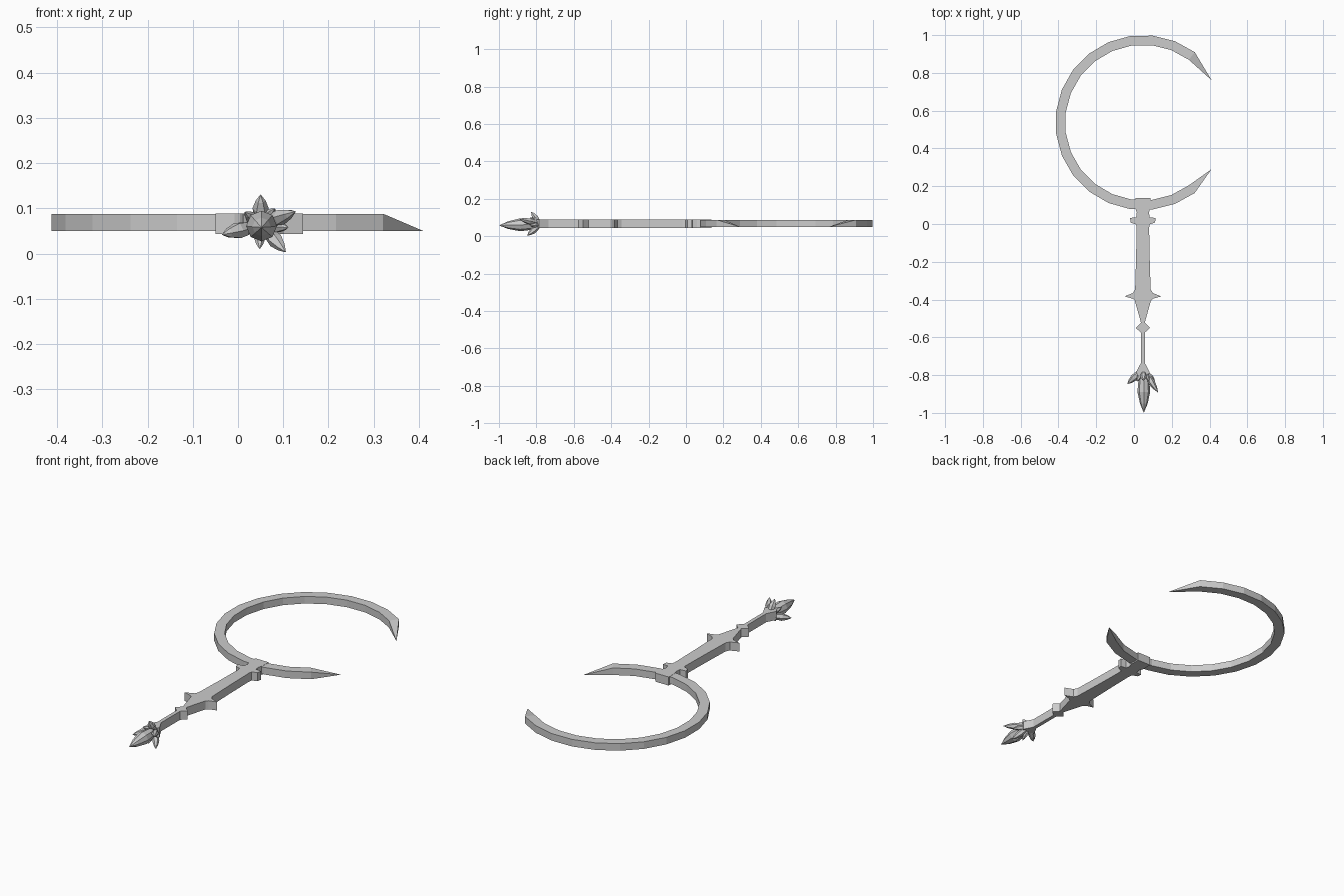
import bpy, bmesh, math
from mathutils import Vector

if "Cube" in bpy.data.objects:
    bpy.data.objects.remove(bpy.data.objects["Cube"])

CX = 0.047


def finish(bm, name):
    bmesh.ops.recalc_face_normals(bm, faces=bm.faces[:])
    me = bpy.data.meshes.new(name)
    bm.to_mesh(me)
    bm.free()
    ob = bpy.data.objects.new(name, me)
    bpy.context.collection.objects.link(ob)
    return ob


def bridge(bm, a, b):
    n = len(a)
    for i in range(n):
        bm.faces.new((a[i], a[(i + 1) % n], b[(i + 1) % n], b[i]))


# Open crescent ring, swept rectangle collapsing to a low point at each end
bm = bmesh.new()
cy, ro, ri, z0, z1 = 0.537, 0.463, 0.412, 0.05, 0.088
steps, start = 17, 53.7
rings = []
for k in range(steps + 1):
    a = math.radians(start + (360 - 2 * start) * k / steps)
    c, s = math.cos(a), math.sin(a)
    rings.append([bm.verts.new((CX + r * c, cy + r * s, z))
                  for r, z in ((ri, z0), (ro, z0), (ro, z1), (ri, z1))])
for a, b in zip(rings, rings[1:]):
    bridge(bm, a, b)
for ring, y in ((rings[0], 0.762), (rings[-1], 0.29)):
    tip = bm.verts.new((0.41, y, z0))
    for i in range(4):
        bm.faces.new((ring[i], ring[(i + 1) % 4], tip))
finish(bm, "crescent_ring")

# Handle: mirrored flat profile (half width, y) extruded in z
half = [(0.040, 0.137), (0.040, 0.085), (0.032, 0.06), (0.036, 0.035),
        (0.068, 0.032), (0.064, 0.007), (0.036, -0.002), (0.033, -0.02),
        (0.036, -0.18), (0.041, -0.345), (0.052, -0.365), (0.097, -0.383),
        (0.055, -0.395), (0.043, -0.405), (0.010, -0.522), (0.038, -0.55),
        (0.010, -0.575), (0.010, -0.735), (0.036, -0.785), (0.022, -0.81)]
outline = [(CX + x, y) for x, y in half] + [(CX - x, y) for x, y in reversed(half)]
bm = bmesh.new()
low = [bm.verts.new((x, y, 0.043)) for x, y in outline]
high = [bm.verts.new((x, y, 0.089)) for x, y in outline]
bm.faces.new(low)
bm.faces.new(high)
bridge(bm, low, high)
finish(bm, "handle")


# Faceted crystal running from base to tip
def crystal(name, base, tip, radius, sides=6,
            profile=((0.0, 0.5), (0.25, 0.85), (0.5, 1.0), (0.78, 0.6))):
    base, tip = Vector(base), Vector(tip)
    axis = tip - base
    q = axis.to_track_quat('Z', 'Y')
    bm = bmesh.new()
    loops = []
    for t, f in profile:
        loops.append([bm.verts.new(base + axis * t + q @ Vector((
            radius * f * math.cos(math.tau * i / sides),
            radius * f * math.sin(math.tau * i / sides), 0))) for i in range(sides)])
    for a, b in zip(loops, loops[1:]):
        bridge(bm, a, b)
    bm.faces.new(loops[0])
    end = bm.verts.new(tip)
    for i in range(sides):
        bm.faces.new((loops[-1][i], loops[-1][(i + 1) % sides], end))
    return finish(bm, name)


crystal("main_crystal", (0.052, -0.775, 0.064), (0.052, -1.0, 0.058), 0.034, 8)

# Smaller crystals fanning out around the main one
petals = [
    ((0.050, -0.785, 0.070), (0.050, -0.828, 0.131), 0.018),
    ((0.060, -0.785, 0.068), (0.128, -0.893, 0.093), 0.018),
    ((0.060, -0.785, 0.055), (0.106, -0.850, 0.003), 0.017),
    ((0.035, -0.780, 0.060), (-0.036, -0.848, 0.042), 0.019),
    ((0.048, -0.785, 0.055), (0.048, -0.835, 0.010), 0.012),
    ((0.040, -0.785, 0.070), (0.015, -0.835, 0.092), 0.013),
    ((0.060, -0.785, 0.075), (0.082, -0.835, 0.100), 0.011),
    ((0.065, -0.785, 0.060), (0.112, -0.835, 0.058), 0.013),
]
for n, (b, t, r) in enumerate(petals):
    crystal(f"side_crystal_{n + 1}", b, t, r)
